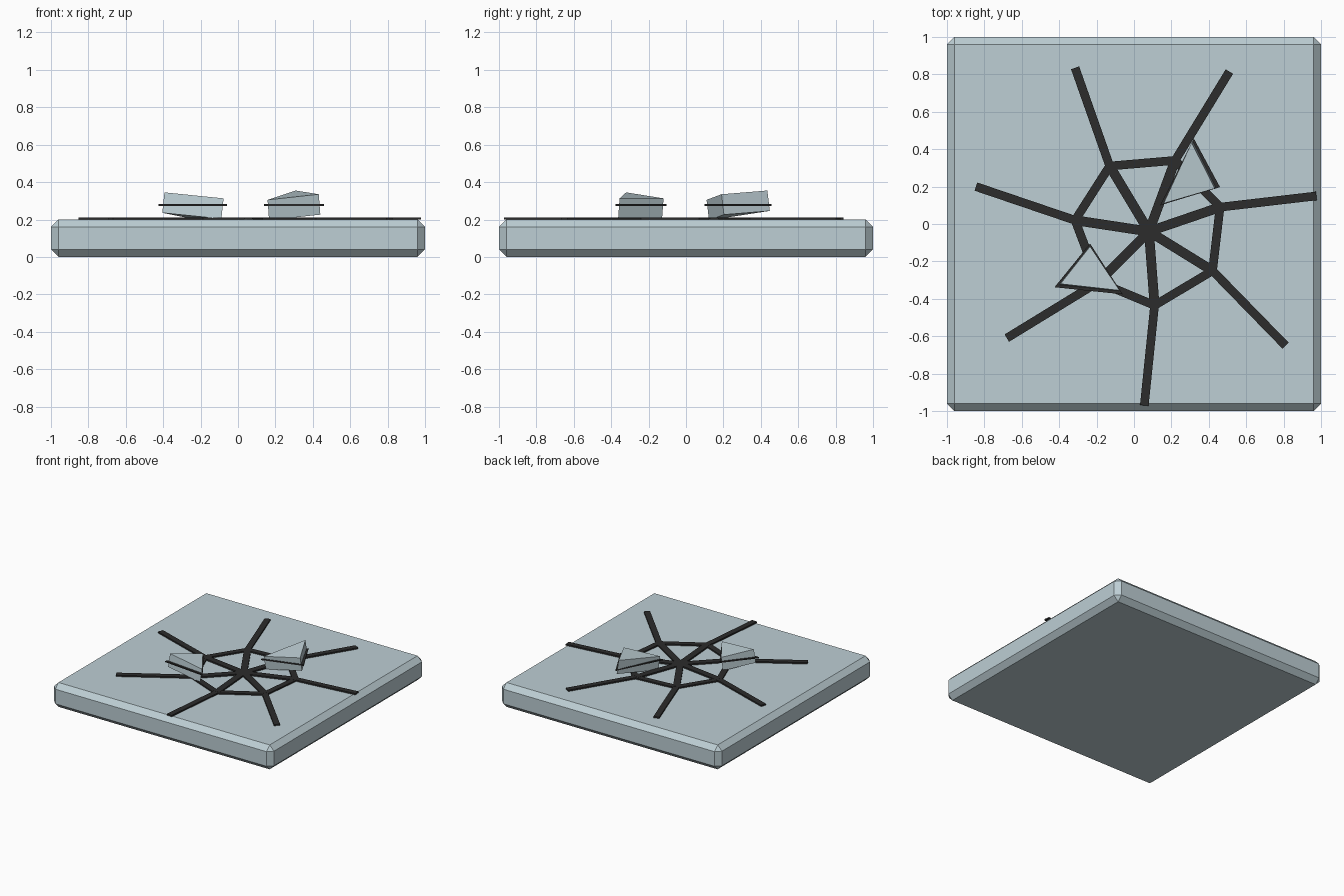
import bpy, bmesh
from mathutils import Vector

if "Cube" in bpy.data.objects:
    bpy.data.objects.remove(bpy.data.objects["Cube"])


def material(name, rgb):
    m = bpy.data.materials.new(name)
    m.diffuse_color = (*rgb, 1)
    m.use_nodes = True
    m.node_tree.nodes["Principled BSDF"].inputs["Base Color"].default_value = m.diffuse_color
    return m


GLASS = material("pale blue grey", (0.51, 0.62, 0.66))
DARK = material("near black", (0.025, 0.025, 0.025))


def finish(name, bm, mat):
    bmesh.ops.recalc_face_normals(bm, faces=bm.faces)
    me = bpy.data.meshes.new(name)
    bm.to_mesh(me)
    bm.free()
    me.materials.append(mat)
    ob = bpy.data.objects.new(name, me)
    bpy.context.collection.objects.link(ob)
    return ob


def prism(bm, points, depth):
    """Solid from a flat outline, pushed straight back along its normal."""
    pts = [Vector(p) for p in points]
    n = (pts[1] - pts[0]).cross(pts[2] - pts[0]).normalized()
    if n.z < 0:
        n = -n
    top = [bm.verts.new(p) for p in pts]
    low = [bm.verts.new(p - n * depth) for p in pts]
    bm.faces.new(top)
    bm.faces.new(low[::-1])
    for i in range(len(pts)):
        j = (i + 1) % len(pts)
        bm.faces.new((top[i], low[i], low[j], top[j]))


def strip(bm, a, b, width, z):
    """Thin flat bar between two points in plan."""
    a, b = Vector(a), Vector(b)
    d = (b - a).normalized()
    s = Vector((-d.y, d.x)) * width / 2
    prism(bm, [(p.x, p.y, z) for p in (a + s, a - s, b - s, b + s)], 0.012)


# chamfered slab
bm = bmesh.new()
bmesh.ops.create_cube(bm, size=1)
for v in bm.verts:
    v.co = (v.co.x * 2, v.co.y * 2, v.co.z * 0.2 + 0.1)
bmesh.ops.bevel(bm, geom=bm.edges[:], offset=0.04, segments=1, affect='EDGES')
finish("slab", bm, GLASS)

# crack web: spokes, ring and outer rays
hub = (0.08, -0.04)
ring = [(-0.13, 0.31), (0.22, 0.34), (0.46, 0.09), (0.42, -0.25),
        (0.11, -0.435), (-0.19, -0.31), (-0.315, 0.02)]
tips = [(-0.315, 0.835), (0.51, 0.815), (0.975, 0.15), (0.81, -0.65),
        (0.055, -0.97), (-0.68, -0.61), (-0.845, 0.2)]
spokes, links, rays = bmesh.new(), bmesh.new(), bmesh.new()
for i, p in enumerate(ring):
    strip(spokes, hub, p, 0.052, 0.212)
    strip(links, p, ring[(i + 1) % 7], 0.046, 0.211)
    strip(rays, p, tips[i], 0.046, 0.2115)
finish("crack_spokes", spokes, DARK)
finish("crack_ring", links, DARK)
finish("crack_rays", rays, DARK)

# tilted triangular shards, each with a flat dark band round its middle
shards = {
    "right": ([(0.308, 0.435, 0.355), (0.432, 0.19, 0.335), (0.158, 0.11, 0.305)],
              [(0.32, 0.457), (0.46, 0.197), (0.14, 0.1)]),
    "left": ([(-0.235, -0.12, 0.313), (-0.077, -0.355, 0.313), (-0.393, -0.32, 0.345)],
             [(-0.235, -0.104), (-0.06, -0.376), (-0.425, -0.338)]),
}
for side, (top, band) in shards.items():
    bm = bmesh.new()
    prism(bm, top, 0.11)
    finish("shard_" + side, bm, GLASS)
    bm = bmesh.new()
    prism(bm, [(x, y, 0.283) for x, y in band], 0.01)
    finish("shard_band_" + side, bm, DARK)
